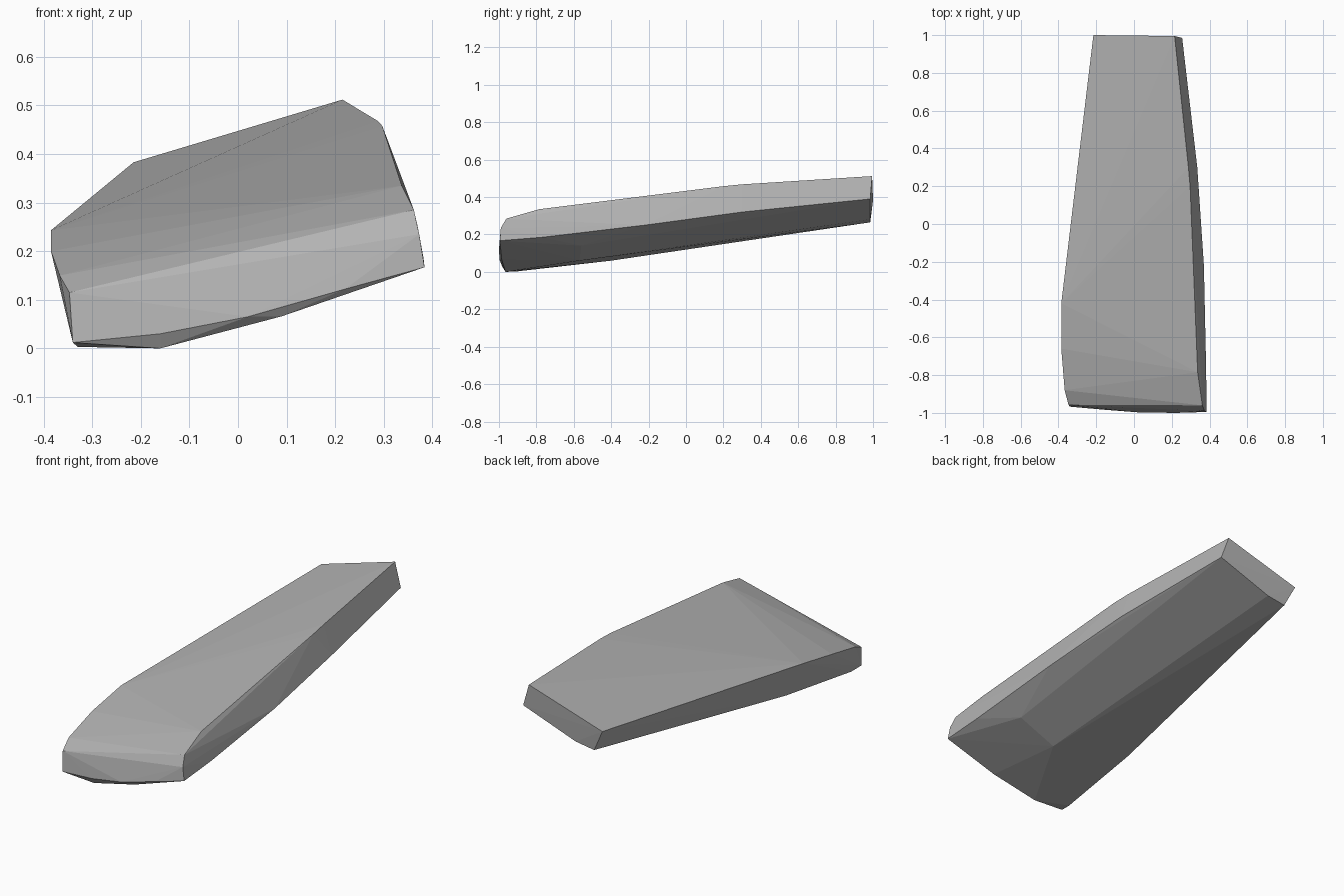
import bpy, bmesh

if "Cube" in bpy.data.objects:
    bpy.data.objects.remove(bpy.data.objects["Cube"])

# Long edges of the tilted, tapering slab, each running from the nose to the tail
rails = {
    "upper_left": [(-.347, -.957, .115), (-.367, -.88, .15), (-.385, -.66, .2),
                   (-.385, -.42, .243), (-.215, 1, .383)],
    "upper_right": [(.362, -.96, .285), (.337, -.785, .335), (.297, .2, .458),
                    (.288, .3, .468), (.215, .995, .512)],
    "right": [(.373, -.99, .235), (.384, -.995, .167), (.382, -.77, .185), (.37, -.22, .25),
              (.335, .3, .32), (.255, .985, .39)],
    "keel_left": [(-.34, -.967, .012), (-.33, -.9, .003), (-.3, -.4, .06), (-.157, .985, .265)],
    "keel_middle": [(-.16, -.965, 0), (.05, -.57, .06), (-.05, .985, .281)],
    "nose_rim": [(-.16, -.983, .03), (.02, -.997, .065), (.09, -.985, .066),
                 (.22, -1, .122), (.27, -.56, .14)],
}

# Slab body: faceted skin stretched over the edges
bm = bmesh.new()
for rail in rails.values():
    for point in rail:
        bm.verts.new(point)
hull = bmesh.ops.convex_hull(bm, input=bm.verts)
loose = [v for v in bm.verts if not v.link_faces]
bmesh.ops.delete(bm, geom=loose, context='VERTS')
bmesh.ops.recalc_face_normals(bm, faces=bm.faces)

mesh = bpy.data.meshes.new("tapered_slab")
bm.to_mesh(mesh)
bm.free()
slab = bpy.data.objects.new("tapered_slab", mesh)
bpy.context.collection.objects.link(slab)

# Plain grey
grey = bpy.data.materials.new("plain_grey")
grey.diffuse_color = (.45, .45, .45, 1)
grey.use_nodes = True
grey.node_tree.nodes["Principled BSDF"].inputs["Base Color"].default_value = grey.diffuse_color
mesh.materials.append(grey)
